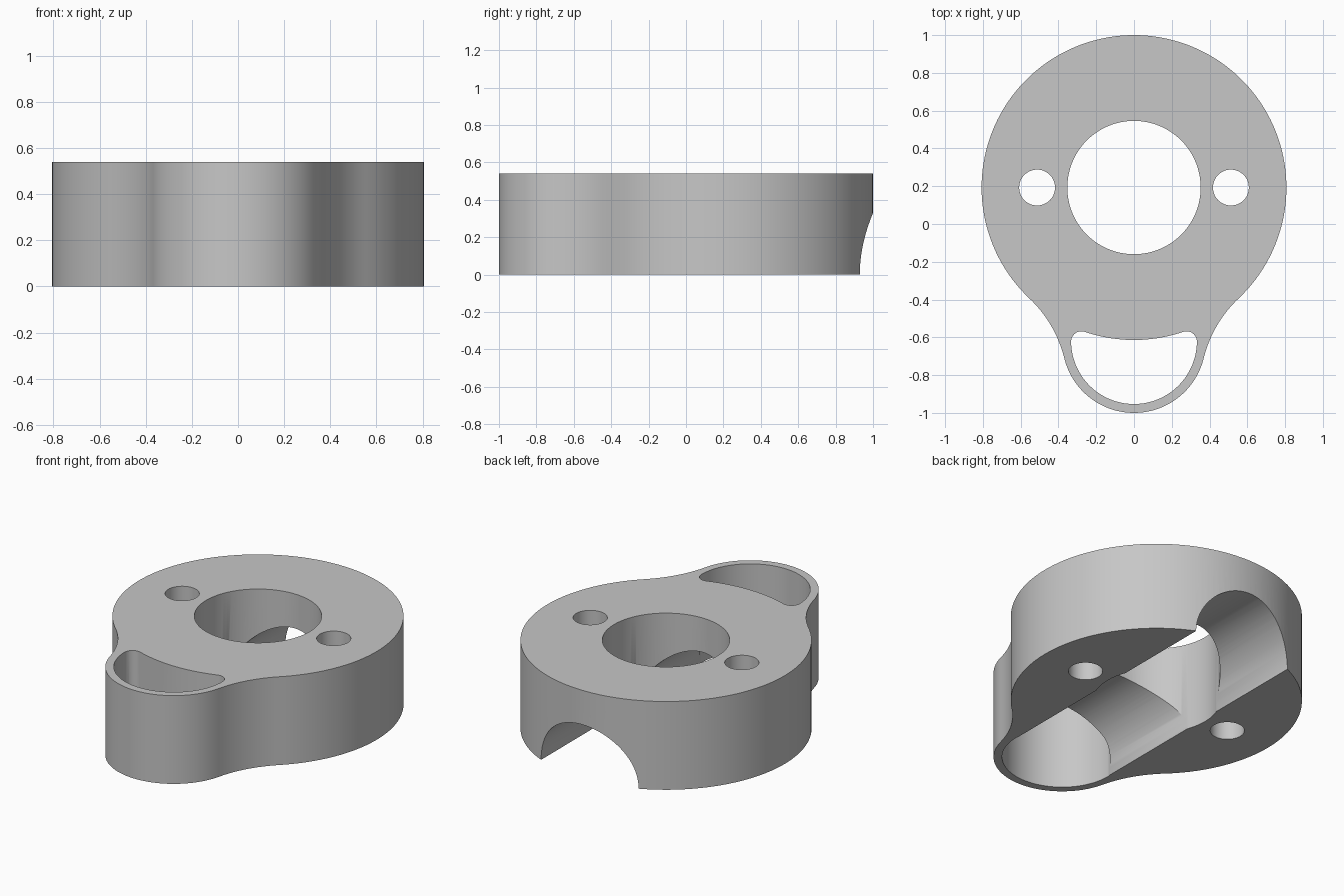
import bpy, bmesh, math
from mathutils import Vector

cube = bpy.data.objects.get("Cube")
if cube:
    bpy.data.objects.remove(cube)

HEIGHT = 0.54
MAIN, MAIN_R = Vector((0, 0.193)), 0.807
LOBE, LOBE_R = Vector((0, -0.62)), 0.38
POCKET_R, BLEND_R, CORNER_R = 0.333, 0.65, 0.055

metal = bpy.data.materials.new("plain grey")
metal.use_nodes = True
grey = (0.57, 0.57, 0.57, 1)
metal.diffuse_color = grey
metal.node_tree.nodes["Principled BSDF"].inputs["Base Color"].default_value = grey


def blend_centre(r_main, r_lobe):
    """Right-hand point at the given distances from the two centres."""
    d = MAIN.y - LOBE.y
    a = (r_main**2 - r_lobe**2 + d**2) / (2 * d)
    return Vector((math.sqrt(r_main**2 - a**2), MAIN.y - a))


def angle(a, b):
    return math.atan2(b.y - a.y, b.x - a.x)


def arc(c, r, start, end, n):
    steps = [start + (end - start) * i / n for i in range(n + 1)]
    return [(c.x + r * math.cos(t), c.y + r * math.sin(t)) for t in steps]


def mirrored(parts):
    """Join arcs of the right half and mirror them to a closed outline."""
    half = parts[0] + [p for part in parts[1:] for p in part[1:]]
    return half + [(-x, y) for x, y in reversed(half[1:-1])]


def prism(name, outline, low, high):
    bm = bmesh.new()
    face = bm.faces.new([bm.verts.new((x, y, low)) for x, y in outline])
    top = bmesh.ops.extrude_face_region(bm, geom=[face])["geom"]
    verts = [v for v in top if isinstance(v, bmesh.types.BMVert)]
    bmesh.ops.translate(bm, verts=verts, vec=(0, 0, high - low))
    bmesh.ops.recalc_face_normals(bm, faces=bm.faces)
    mesh = bpy.data.meshes.new(name)
    bm.to_mesh(mesh)
    bm.free()
    mesh.materials.append(metal)
    obj = bpy.data.objects.new(name, mesh)
    bpy.context.collection.objects.link(obj)
    return obj


def circle(c, r, n):
    return arc(c, r, 0, 2 * math.pi, n)[:-1]


# Body: round block flowing into a front lobe
down = -math.pi / 2
f = blend_centre(MAIN_R + BLEND_R, LOBE_R + BLEND_R)
body = prism("body", mirrored([
    arc(MAIN, MAIN_R, -down, angle(MAIN, f), 56),
    arc(f, BLEND_R, angle(f, MAIN), angle(f, LOBE), 14),
    arc(LOBE, LOBE_R, angle(LOBE, f), down, 30)]), 0, HEIGHT)

# Crescent pocket through the lobe
k = blend_centre(MAIN_R + CORNER_R, POCKET_R - CORNER_R)
pocket = prism("pocket_cutter", mirrored([
    arc(MAIN, MAIN_R, down, angle(MAIN, k), 12),
    arc(k, CORNER_R, angle(k, MAIN), angle(LOBE, k), 12),
    arc(LOBE, POCKET_R, angle(LOBE, k), down, 30)]), -0.1, 0.7)

# Central bore and two bolt holes
cutters = [pocket, prism("bore_cutter", circle(MAIN, 0.353, 96), -0.1, 0.7)]
for side, x in (("left", 0.513), ("right", -0.513)):
    cutters.append(prism(side + "_bolt_cutter",
                         circle(Vector((x, MAIN.y)), 0.095, 48), -0.1, 0.7))

# Half-round channel along the underside, from the pocket out to the back
channel = prism("channel_cutter", circle(Vector((0, 0)), 0.33, 96), LOBE.y, 1.2)
channel.rotation_euler.x = down
cutters.append(channel)

bpy.context.view_layer.update()
bpy.ops.object.select_all(action="DESELECT")
bpy.context.view_layer.objects.active = body
body.select_set(True)
for cutter in cutters:
    cutter.hide_render = True
    mod = body.modifiers.new(cutter.name, "BOOLEAN")
    mod.operation = "DIFFERENCE"
    mod.solver = "EXACT"
    mod.object = cutter
    bpy.ops.object.modifier_apply(modifier=mod.name)
    bpy.data.objects.remove(cutter)

bpy.ops.object.shade_smooth_by_angle(angle=math.radians(30))
